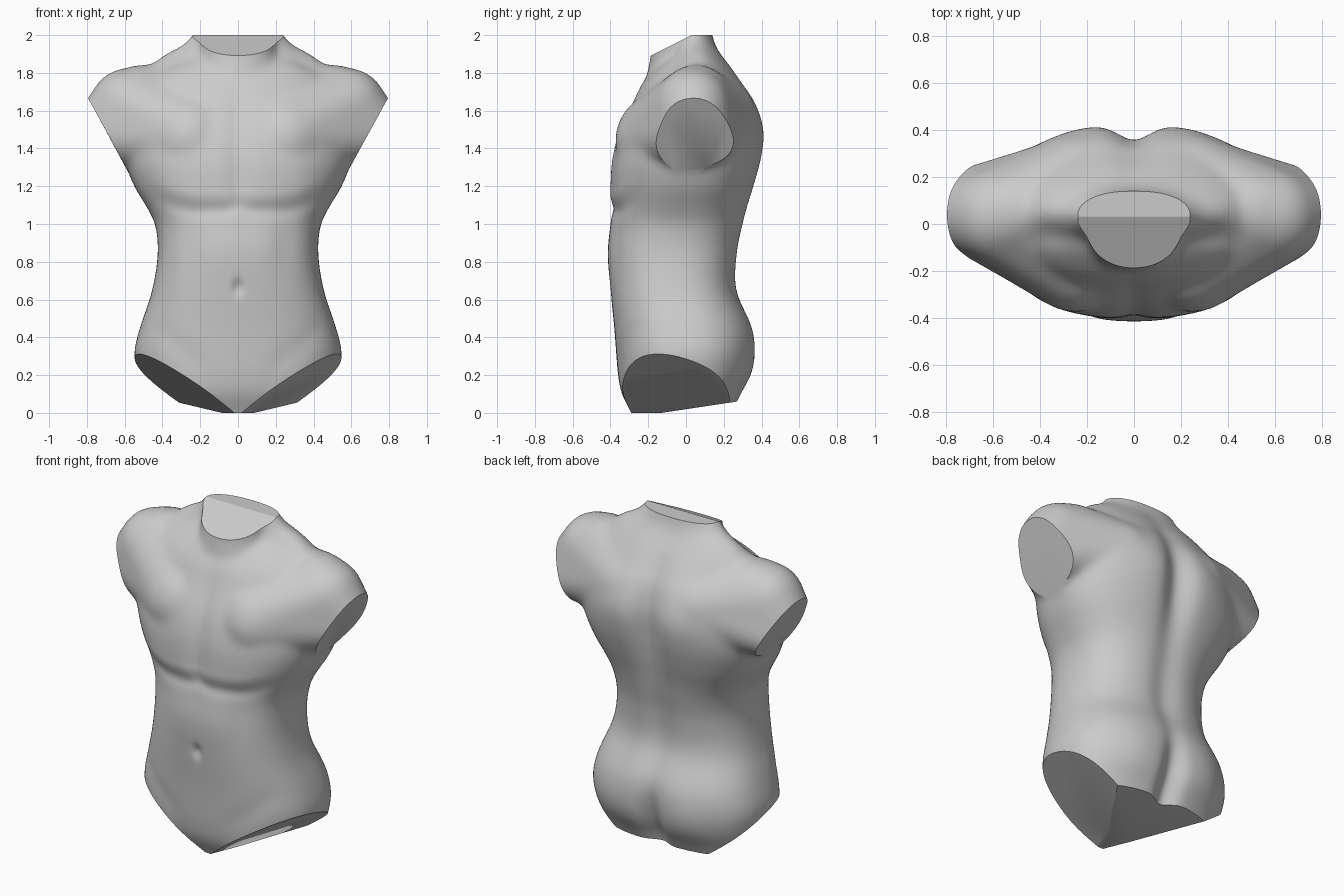
import bpy, bmesh
from math import exp, sin, cos, pi, copysign
from mathutils import Vector

if "Cube" in bpy.data.objects:
    bpy.data.objects.remove(bpy.data.objects["Cube"])

# Torso profile: height, half width, front y, back y
ROWS = [(-.12, .46, -.24, .20), (0, .49, -.29, .25), (.1, .515, -.34, .295),
        (.2, .535, -.36, .345), (.32, .55, -.37, .365), (.45, .52, -.38, .355),
        (.65, .455, -.40, .275), (.85, .425, -.415, .28), (1.0, .44, -.40, .31),
        (1.1, .49, -.39, .335), (1.2, .55, -.385, .365), (1.35, .602, -.38, .40),
        (1.5, .585, -.35, .41), (1.65, .55, -.28, .365), (1.75, .52, -.23, .30),
        (1.83, .475, -.16, .245), (1.9, .385, -.08, .19), (1.96, .28, -.07, .155),
        (2.1, .18, -.06, .12)]
# Shoulder mass balls: x, y, z, radius
BALLS = [(.25, -.14, 1.46, .23), (.25, .15, 1.55, .225), (.5, .05, 1.65, .195),
         (.585, .035, 1.625, .2), (.74, .045, 1.485, .148), (.71, .12, 1.44, .118)]
SEG = 64


def spow(v, p):
    return copysign(abs(v) ** p, v)


def bump(u, v, cu, cv, su, sv):
    return exp(-((u - cu) / su) ** 2 - ((v - cv) / sv) ** 2)


def step(v, a, b):
    t = min(1, max(0, (v - a) / (b - a)))
    return t * t * (3 - 2 * t)


def smooth_rows(rows, n=6):
    """Rounded interpolation between profile rows."""
    out = []
    for i in range(len(rows) - 1):
        p = [rows[max(0, min(len(rows) - 1, i + k))] for k in (-1, 0, 1, 2)]
        h = p[2][0] - p[1][0]
        for k in range(n):
            t = k / n
            row = [p[1][0] + h * t]
            for c in (1, 2, 3):
                m1 = (p[2][c] - p[0][c]) / (p[2][0] - p[0][0]) * h
                m2 = (p[3][c] - p[1][c]) / (p[3][0] - p[1][0]) * h
                row.append((2*t**3 - 3*t*t + 1) * p[1][c] + (t**3 - 2*t*t + t) * m1
                           + (3*t*t - 2*t**3) * p[2][c] + (t**3 - t*t) * m2)
            out.append(row)
    return out + [rows[-1]]


def loft(bm, rows, power):
    rings = []
    for z, w, f, b in rows:
        n = power(z)
        rings.append([bm.verts.new((w * spow(cos(a), 2 / n),
                                    (f + b) / 2 + (b - f) / 2 * spow(sin(a), 2 / n), z))
                      for a in (2 * pi * i / SEG for i in range(SEG))])
    for lo, hi in zip(rings, rings[1:]):
        for i in range(SEG):
            j = (i + 1) % SEG
            bm.faces.new((lo[i], lo[j], hi[j], hi[i]))
    bm.faces.new(rings[0][::-1])
    bm.faces.new(rings[-1])


# Trunk and neck
bm = bmesh.new()
loft(bm, smooth_rows(ROWS), lambda z: 2.45 - .4 * step(z, 1.6, 1.85))
loft(bm, [(1.65, .26, -.24, .2), (1.8, .225, -.205, .16), (1.9, .2, -.185, .14),
          (2.1, .198, -.18, .132)], lambda z: 2.1)

# Shoulders: hull around a few balls, mirrored
for s in (-1, 1):
    hull = bmesh.new()
    for x, y, z, r in BALLS:
        ball = bmesh.ops.create_icosphere(hull, subdivisions=4, radius=r)
        bmesh.ops.translate(hull, verts=ball['verts'], vec=(s * x, y, z))
    res = bmesh.ops.convex_hull(hull, input=hull.verts)
    junk = {g for g in res['geom_interior'] + res['geom_unused'] if isinstance(g, bmesh.types.BMVert)}
    bmesh.ops.delete(hull, geom=list(junk), context='VERTS')
    bmesh.ops.recalc_face_normals(hull, faces=hull.faces)
    part = bpy.data.meshes.new("shoulder_hull")
    hull.to_mesh(part)
    hull.free()
    bm.from_mesh(part)
    bpy.data.meshes.remove(part)

# Fuse into one smooth skin
rough = bpy.data.meshes.new("torso_rough")
bm.to_mesh(rough)
bm.free()
torso = bpy.data.objects.new("torso", rough)
bpy.context.collection.objects.link(torso)
mod = torso.modifiers.new("fuse", 'REMESH')
mod.mode = 'VOXEL'
mod.voxel_size = .014
mod = torso.modifiers.new("soften", 'SMOOTH')
mod.factor = .5
mod.iterations = 40
dg = bpy.context.evaluated_depsgraph_get()
skin = bpy.data.meshes.new_from_object(torso.evaluated_get(dg))
torso.modifiers.clear()
torso.data = skin

bm = bmesh.new()
bm.from_mesh(skin)
bm.normal_update()

# Muscle relief
for v in bm.verts:
    x, y, z = abs(v.co.x), v.co.y, v.co.z
    front, back = step(-v.normal.y, .05, .6), step(v.normal.y, .05, .6)
    up = step(v.normal.z, .2, .7)
    # chest plates with lower edge rising toward the armpit
    edge = 1.085 + 1.3 * max(0, x - .2) ** 2 + .02 * exp(-(x / .05) ** 2)
    d = -.018 * step(z, edge - .04, edge + .08) * (1 - step(z, 1.2, 1.6)) * (1 - step(x, .3, .55))
    d += .01 * exp(-((z - edge + .01) / .045) ** 2) * (1 - step(x, .2, .5))
    d += .016 * exp(-(x / .06) ** 2) * step(z, 1.08, 1.2) * (1 - step(z, 1.5, 1.85))
    # belly, navel, rib arch and hip lines
    d += .02 * bump(x, z, 0, .665, .025, .04)
    d += .009 * bump(x, z, .25, .88, .07, .17)
    line = .2 + .75 * (x - .12)
    d += .006 * exp(-((z - line) / .08) ** 2) * step(x, .1, .25) * (1 - step(x, .35, .5))
    v.co.y += d * front
    # spine furrow, shoulder blades and cleft
    e = -.055 * exp(-(x / .09) ** 2) * bump(0, z, 0, 1.42, 1, .35)
    e -= .022 * exp(-(x / .09) ** 2) * bump(0, z, 0, .75, 1, .3)
    e -= .06 * exp(-(x / .07) ** 2) * bump(0, z, 0, .15, 1, .24)
    e += .01 * bump(x, z, .2, 1.48, .14, .2) + .012 * bump(x, z, .24, .28, .13, .15)
    v.co.y += e * back
    # hollow behind the collar bone
    v.co.z -= .02 * bump(x, y, .36, -.05, .1, .06) * up


# Flat cuts with closed ends
def cut(point, normal, keep=lambda c: True):
    faces = [f for f in bm.faces if keep(f.calc_center_median())]
    edges = {e for f in faces for e in f.edges}
    verts = {v for f in faces for v in f.verts}
    bmesh.ops.bisect_plane(bm, geom=list(verts) + list(edges) + faces, dist=1e-5,
                           plane_co=point, plane_no=Vector(normal).normalized(), clear_outer=True)
    rim = [e for e in bm.edges if e.is_boundary]
    bmesh.ops.holes_fill(bm, edges=rim, sides=0)


cut((0, 0, 2), (0, 0, 1))
cut((0, -.18, 1.895), (0, -.1, .2))
cut((0, -.13, 0), (0, .15, -1))
cut((0, 0, 0), (0, 0, -1))
for s in (-1, 1):
    cut((s * .785, 0, 1.65), (s * .31, 0, -.17), lambda c: c.x * s > .56 and c.z > 1.27)
    cut((s * .54, -.1, .31), (s * .70, -.29, -1), lambda c: c.z < .7)
bmesh.ops.recalc_face_normals(bm, faces=bm.faces)
bm.to_mesh(skin)
bm.free()

bpy.context.view_layer.objects.active = torso
torso.select_set(True)
bpy.ops.object.shade_smooth_by_angle(angle=.7)
